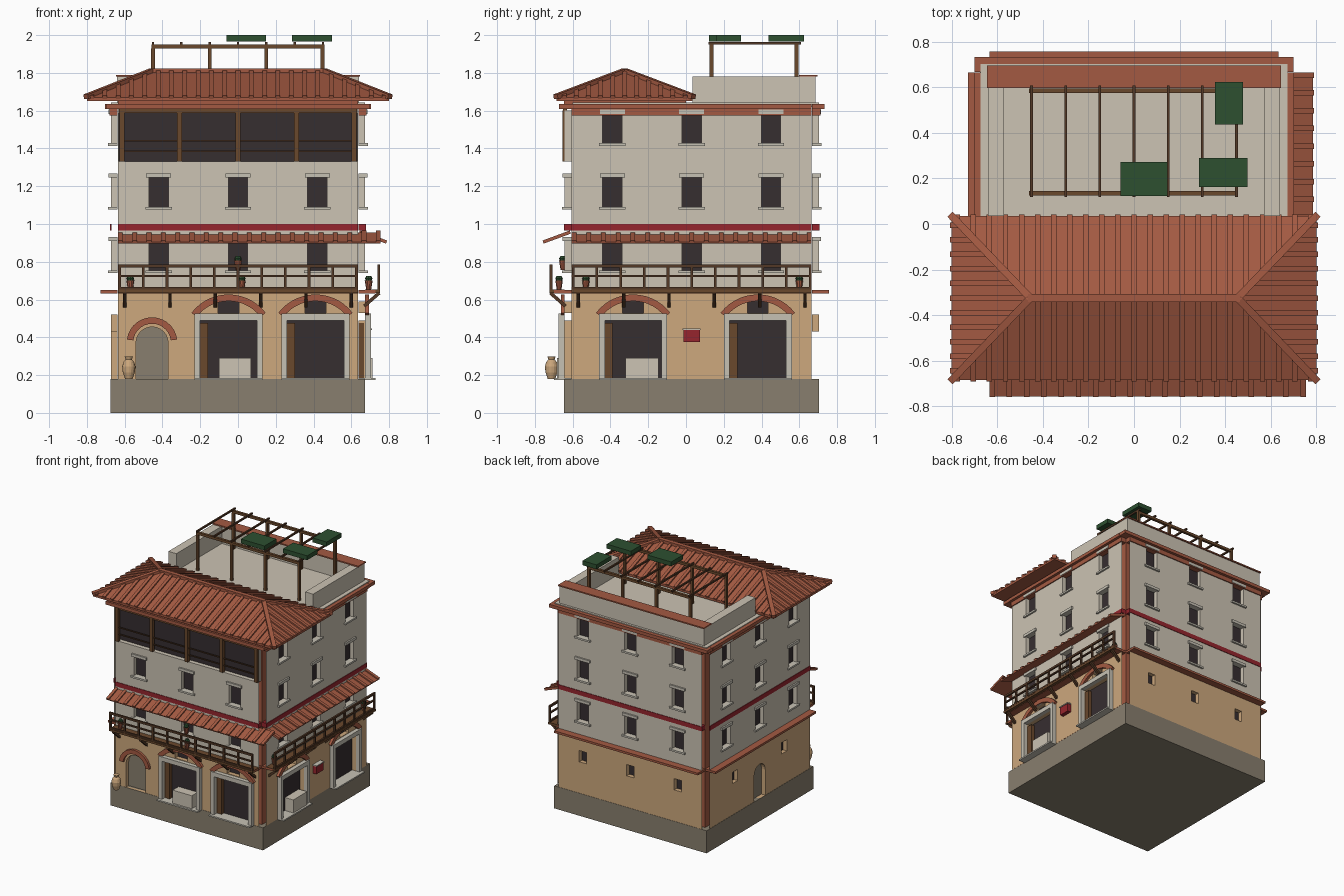
import bpy, bmesh, math
from mathutils import Vector as V

if "Cube" in bpy.data.objects:
    bpy.data.objects.remove(bpy.data.objects["Cube"])

def lin(c):
    return c / 12.92 if c <= 0.04045 else ((c + 0.055) / 1.055) ** 2.4
MATS = {}
for name, rgb in {"ivory_plaster": (204, 195, 179), "ochre_plaster": (205, 168, 125), "terracotta": (164, 90, 66),
                  "dark_opening": (54, 46, 48), "red_paint": (150, 37, 45), "leaf_green": (45, 80, 48),
                  "wood": (106, 72, 44), "dark_wood": (84, 57, 38), "base_stone": (137, 127, 110),
                  "pale_stone": (198, 193, 180)}.items():
    m = bpy.data.materials.new(name)
    m.diffuse_color = [lin(c / 255) for c in rgb] + [1]
    m.use_nodes = True
    m.node_tree.nodes["Principled BSDF"].inputs["Base Color"].default_value = m.diffuse_color
    MATS[name] = m

PARTS = {}
def face(part, mat, pts, toward):
    """Add one face, flipped so its normal looks along 'toward'."""
    verts, faces, _ = PARTS.setdefault(part, ([], [], mat))
    pts = [V(p) for p in pts]
    n = (pts[1] - pts[0]).cross(pts[2] - pts[0])
    if n.dot(V(toward)) < 0:
        pts.reverse()
    faces.append(range(len(verts), len(verts) + len(pts)))
    verts.extend(pts)

def hexa(part, mat, p):
    p = [V(q) for q in p]
    c = sum(p, V()) / 8
    for f in ((0, 1, 2, 3), (4, 5, 6, 7), (0, 1, 5, 4), (1, 2, 6, 5), (2, 3, 7, 6), (3, 0, 4, 7)):
        q = [p[i] for i in f]
        face(part, mat, q, sum(q, V()) / 4 - c)

def box(part, mat, x0, x1, y0, y1, z0, z1, f=lambda *a: a):
    hexa(part, mat, [f(x, y, z) for z in (z0, z1) for x, y in ((x0, y0), (x1, y0), (x1, y1), (x0, y1))])

def bar(part, mat, p, q, w, h):
    p, q = V(p), V(q)
    a = (q - p).normalized()
    s = a.cross(V((0, 0, 1))) if abs(a.z) < 0.99 else V((1, 0, 0))
    s.normalize()
    u = s.cross(a) * h / 2
    s *= w / 2
    hexa(part, mat, [e + k for e in (p, q) for k in (s + u, u - s, -s - u, s - u)])

def lathe(part, mat, c, prof, n=12):
    c = V(c)
    ring = lambda r, z: [c + V((r * math.cos(2 * math.pi * i / n), r * math.sin(2 * math.pi * i / n), z)) for i in range(n)]
    rs = [ring(*p) for p in prof]
    for a, b in zip(rs, rs[1:]):
        for i in range(n):
            j = (i + 1) % n
            mid = (a[i] + a[j]) / 2 - c
            face(part, mat, [a[i], a[j], b[j], b[i]], (mid.x, mid.y, 0))
    face(part, mat, rs[0], (0, 0, -1))
    face(part, mat, rs[-1], (0, 0, 1))

# facade frames: u along the wall, d outward from the wall sheet, z up
SIDES = {"front": lambda u, d, z: (u, -0.643 - d, z), "back": lambda u, d, z: (u, 0.703 + d, z),
         "right": lambda u, d, z: (0.673 + d, 0.03 + u, z), "left": lambda u, d, z: (-0.673 - d, 0.03 + u, z)}
W, IN = 0.635, -0.036

def wall(part, mat, f, z0, z1, holes):
    """Thin wall sheet with recessed openings (u0, u1, z0, z1, pane part, pane colour)."""
    out = V(f(0, 1, 0)) - V(f(0, 0, 0))
    us = sorted({-W, W, *[h[0] for h in holes], *[h[1] for h in holes]})
    zs = sorted({z0, z1, *[h[2] for h in holes], *[h[3] for h in holes]})
    for a, b in zip(us, us[1:]):
        for c, e in zip(zs, zs[1:]):
            if not any(h[0] < (a + b) / 2 < h[1] and h[2] < (c + e) / 2 < h[3] for h in holes):
                face(part, mat, [f(a, 0, c), f(b, 0, c), f(b, 0, e), f(a, 0, e)], out)
    for a, b, c, e, pp, pm in holes:
        mid = V(f((a + b) / 2, 0, (c + e) / 2))
        loop = [(a, c), (b, c), (b, e), (a, e)]
        for (ua, za), (ub, zb) in zip(loop, loop[1:] + loop[:1]):
            q = [f(ua, 0, za), f(ub, 0, zb), f(ub, IN, zb), f(ua, IN, za)]
            face(part, mat, q, mid - (V(q[0]) + V(q[1])) / 2)
        face(pp, pm, [f(u, IN + 0.002, z) for u, z in loop], out)

def arch(part, mat, f, u, zc, r0, r1, half, d0, d1, n=14):
    pt = lambda r, t, d: f(u + r * math.sin(t), d, zc + r * math.cos(t))
    for i in range(n):
        a, b = (-half + 2 * half * k / n for k in (i, i + 1))
        hexa(part, mat, [pt(r, t, d) for d in (d0, d1) for r, t in ((r0, a), (r1, a), (r1, b), (r0, b))])

def spandrel(part, mat, f, u, zc, r, n=12):
    for i in range(n):
        (xa, za), (xb, zb) = ((u - r * math.cos(math.pi * k / n), zc + r * math.sin(math.pi * k / n)) for k in (i, i + 1))
        face(part, mat, [f(xa, 0, za), f(xb, 0, zb), f(xb, 0, zc + r), f(xa, 0, zc + r)], V(f(0, 1, 0)) - V(f(0, 0, 0)))
        face(part, mat, [f(xa, 0, za), f(xb, 0, zb), f(xb, IN, zb), f(xa, IN, za)], (0, 0, -1))

# base and hidden core seen at the open corners
box("base_block", "base_stone", -0.675, 0.672, -0.645, 0.705, 0, 0.18)
box("core", "terracotta", -W, W, -0.605, 0.665, 0.18, 1.62)

DARK = ("window_panes", "dark_opening")
for s, f in SIDES.items():
    front, street = s == "front", s in ("front", "right")
    # upper walls and windows
    holes = []
    for u in (-0.42, 0, 0.42):
        for z in (0.755, 1.09, 1.428):
            if front and z > 1.3:
                continue
            holes.append((u - 0.051, u + 0.051, z, z + 0.155, *DARK))
            box("window_sills", "pale_stone", u - 0.07, u + 0.07, IN, 0.014, z - 0.014, z, f)
            box("window_lintels", "pale_stone", u - 0.066, u + 0.066, IN, 0.012, z + 0.155, z + 0.177, f)
    if front:
        holes.append((-0.63, 0.63, 1.33, 1.6, "loggia_shade", "dark_opening"))
    wall("upper_walls", "ivory_plaster", f, 0.64, 1.61, holes)
    # ground floor walls and doors
    g = []
    if street:
        doors = (-0.05, 0.41) if front else (-0.31, 0.35)
        for k, u in enumerate(doors):
            g += [(u - 0.15, u + 0.15, 0.18, 0.49, "shop_openings", "dark_opening"),
                  (u - 0.055, u + 0.055, 0.53, 0.59, *DARK)]
            for a, b, z0, z1 in ((-0.18, -0.15, 0.18, 0.525), (0.15, 0.18, 0.18, 0.525), (-0.15, 0.15, 0.49, 0.525)):
                box("shop_frames", "pale_stone", u + a, u + b, 0, 0.032, z0, z1, f)
            box("transom_lintels", "pale_stone", u - 0.063, u + 0.063, 0, 0.012, 0.59, 0.602, f)
            box("door_leaves", "wood", u - 0.15, u - 0.108, IN, -0.005, 0.18, 0.475, f)
            box("thresholds", "pale_stone", u - 0.18, u + 0.18, IN, 0.055, 0.175, 0.186, f)
            arch("door_arches", "terracotta", f, u, 0.38, 0.212, 0.247, 0.92, 0, 0.02)
            if k == 0:
                box("shop_counters", "ivory_plaster", u - 0.04, u + 0.135, IN, 0.04, 0.18, 0.29, f) if not front else \
                    box("shop_counters", "ivory_plaster", u - 0.05, u + 0.12, IN, 0.04, 0.18, 0.29, f)
    else:
        g += [(u - 0.032, u + 0.032, 0.43, 0.52, *DARK) for u in ((-0.31, 0.31) if s == "left" else (-0.42, 0, 0.42))]
    if s in ("front", "left"):
        u = -0.455 if front else 0
        r = 0.085 if front else 0.07
        g.append((u - r, u + r, 0.18, 0.455, "arched_doors", "base_stone"))
        spandrel("ground_walls", "ochre_plaster", f, u, 0.455 - r, r)
        if front:
            arch("small_arch", "terracotta", f, u, 0.372, 0.1, 0.134, 1.45, 0, 0.02)
    wall("ground_walls", "ochre_plaster", f, 0.18, 0.64, g)
    # belts, painted band and cornice
    box("floor_belt", "terracotta", -W, W, IN, 0.055, 0.633, 0.65, f)
    box("red_band", "red_paint", -W, W, -0.004 if s == "left" else IN, 0.004, 0.965, 1.0, f)
    if not front:
        box("frieze_band", "terracotta", -W, W, IN, 0.008, 1.575, 1.61, f)
    e = 0.7 if s in ("front", "back") else W
    box("cornice", "terracotta", -e, e, IN, 0.03, 1.61, 1.636, f)
    # balcony and tiled awning on the two street sides
    if street:
        box("balcony_deck", "wood", -W, W, 0, 0.08, 0.636, 0.652, f)
        for z, h in ((0.66, 0.012), (0.725, 0.01), (0.777, 0.016)):
            bar("balcony_rails", "dark_wood", f(-W, 0.072, z), f(W, 0.072, z), 0.014, h)
        for i in range(11):
            u = -0.627 + i * 0.1254
            bar("balcony_posts", "dark_wood", f(u, 0.072, 0.65), f(u, 0.072, 0.785), 0.014, 0.014)
        for i in range(6):
            u = -0.6 + i * 0.24
            bar("balcony_braces", "dark_wood", f(u, -0.005, 0.565), f(u, 0.075, 0.635), 0.018, 0.018)
        end = 0.755 if front else W
        mid = (end - W) / 2
        bar("awning_panel", "terracotta", f(mid, -0.03, 0.952), f(mid, 0.112, 0.9), end + W, 0.008)
        n = 19 if front else 17
        for i in range(n):
            u = -W + 0.012 + (end + W - 0.024) * i / (n - 1)
            bar("awning_tiles", "terracotta", f(u, -0.03, 0.959), f(u, 0.114, 0.906), 0.024, 0.014)

# red sign on the right wall
R, F = SIDES["right"], SIDES["front"]
box("wall_sign", "red_paint", -0.043, 0.043, 0, 0.03, 0.375, 0.438, R)
box("sign_cap", "pale_stone", -0.048, 0.048, 0, 0.036, 0.438, 0.446, R)

# pots and jar
for x, y, z in ((-0.57, -0.672, 0.652), (0.02, -0.672, 0.652), (0.692, -0.53, 0.652), (0.692, 0.6, 0.652), (0, -0.652, 0.757)):
    lathe("plant_pots", "terracotta", (x, y, z), [(0.013, 0), (0.02, 0.045), (0.022, 0.05)], 10)
    lathe("pot_plants", "leaf_green", (x, y, z + 0.05), [(0.016, 0), (0.02, 0.01), (0.012, 0.024)], 8)
lathe("tall_jar", "ochre_plaster", (-0.578, -0.712, 0.18),
      [(0.02, 0), (0.032, 0.035), (0.035, 0.065), (0.028, 0.09), (0.016, 0.103), (0.022, 0.118)], 16)

# loggia posts, beam and rails
for x in (-0.615, -0.31, 0, 0.31, 0.615):
    box("loggia_posts", "wood", x - 0.013, x + 0.013, -0.655, -0.628, 1.33, 1.6)
box("loggia_beam", "wood", -0.63, 0.63, -0.652, -0.63, 1.588, 1.61)
for z in (1.385, 1.44):
    box("loggia_rails", "dark_wood", -0.615, 0.615, -0.645, -0.637, z - 0.004, z + 0.004)

# roof terrace and parapet
box("terrace_floor", "ivory_plaster", -0.673, 0.673, -0.6, 0.703, 1.62, 1.642)
for a in (-0.64, 0.57):
    box("side_parapets", "ivory_plaster", a, a + 0.07, 0.035, 0.61, 1.642, 1.78)
box("back_parapet", "ivory_plaster", -0.64, 0.64, 0.61, 0.685, 1.642, 1.78)
box("parapet_coping", "terracotta", -0.645, 0.645, 0.598, 0.695, 1.78, 1.79)
box("eave_plate", "terracotta", -W, W, -0.645, 0.0, 1.636, 1.655)

# tiled hip roof
EX, RX, YC, HY, Z0, Z1 = 0.8, 0.455, -0.325, 0.36, 1.67, 1.808
box("roof_eave", "terracotta", -EX, EX, YC - HY, YC + HY, 1.652, Z0)
for k in (-1, 1):
    face("roof_slopes", "terracotta", [(-EX, YC + k * HY, Z0), (EX, YC + k * HY, Z0), (RX, YC, Z1), (-RX, YC, Z1)], (0, 0, 1))
    face("roof_slopes", "terracotta", [(k * EX, YC - HY, Z0), (k * EX, YC + HY, Z0), (k * RX, YC, Z1)], (0, 0, 1))
    for i in range(-11, 12):
        x = i * 0.0705
        t = min(1, (EX - abs(x)) / (EX - RX))
        bar("roof_tiles", "terracotta", (x, YC + k * HY * 1.01, Z0), (x, YC + k * HY * (1 - t), Z0 + (Z1 - Z0) * t), 0.024, 0.02)
    for i in range(-5, 6):
        t = 1 - abs(i) * 0.064 / HY
        bar("roof_tiles", "terracotta", (k * EX * 1.005, YC + i * 0.064, Z0),
            (k * (EX - (EX - RX) * t), YC + i * 0.064, Z0 + (Z1 - Z0) * t), 0.024, 0.02)
    for j in (-1, 1):
        bar("hip_tiles", "terracotta", (k * 0.805, YC + j * 0.365, Z0 + 0.003), (k * RX, YC, Z1 + 0.003), 0.032, 0.026)
bar("ridge_tiles", "terracotta", (-RX - 0.01, YC, Z1 + 0.003), (RX + 0.01, YC, Z1 + 0.003), 0.034, 0.026)

# pergola with leaf clumps
for y in (0.135, 0.585):
    for x in (-0.45, -0.15, 0.15, 0.447):
        box("pergola_posts", "wood", x - 0.01, x + 0.01, y - 0.01, y + 0.01, 1.64, 1.93)
    box("pergola_beams", "wood", -0.457, 0.457, y - 0.01, y + 0.01, 1.93, 1.95)
for i in range(7):
    x = -0.45 + i * 0.15
    box("pergola_rafters", "dark_wood", x - 0.006, x + 0.006, 0.118, 0.608, 1.95, 1.963)
for x0, x1, y0, y1 in ((-0.06, 0.148, 0.123, 0.273), (0.285, 0.498, 0.162, 0.29), (0.355, 0.478, 0.437, 0.624)):
    box("vine_clumps", "leaf_green", x0, x1, y0, y1, 1.965, 2.0)

# build one object per part
for name, (verts, faces, mat) in PARTS.items():
    me = bpy.data.meshes.new(name)
    me.from_pydata(verts, [], [list(f) for f in faces])
    me.materials.append(MATS[mat])
    bm = bmesh.new()
    bm.from_mesh(me)
    bmesh.ops.remove_doubles(bm, verts=bm.verts, dist=1e-5)
    bm.to_mesh(me)
    bm.free()
    bpy.context.collection.objects.link(bpy.data.objects.new(name, me))
